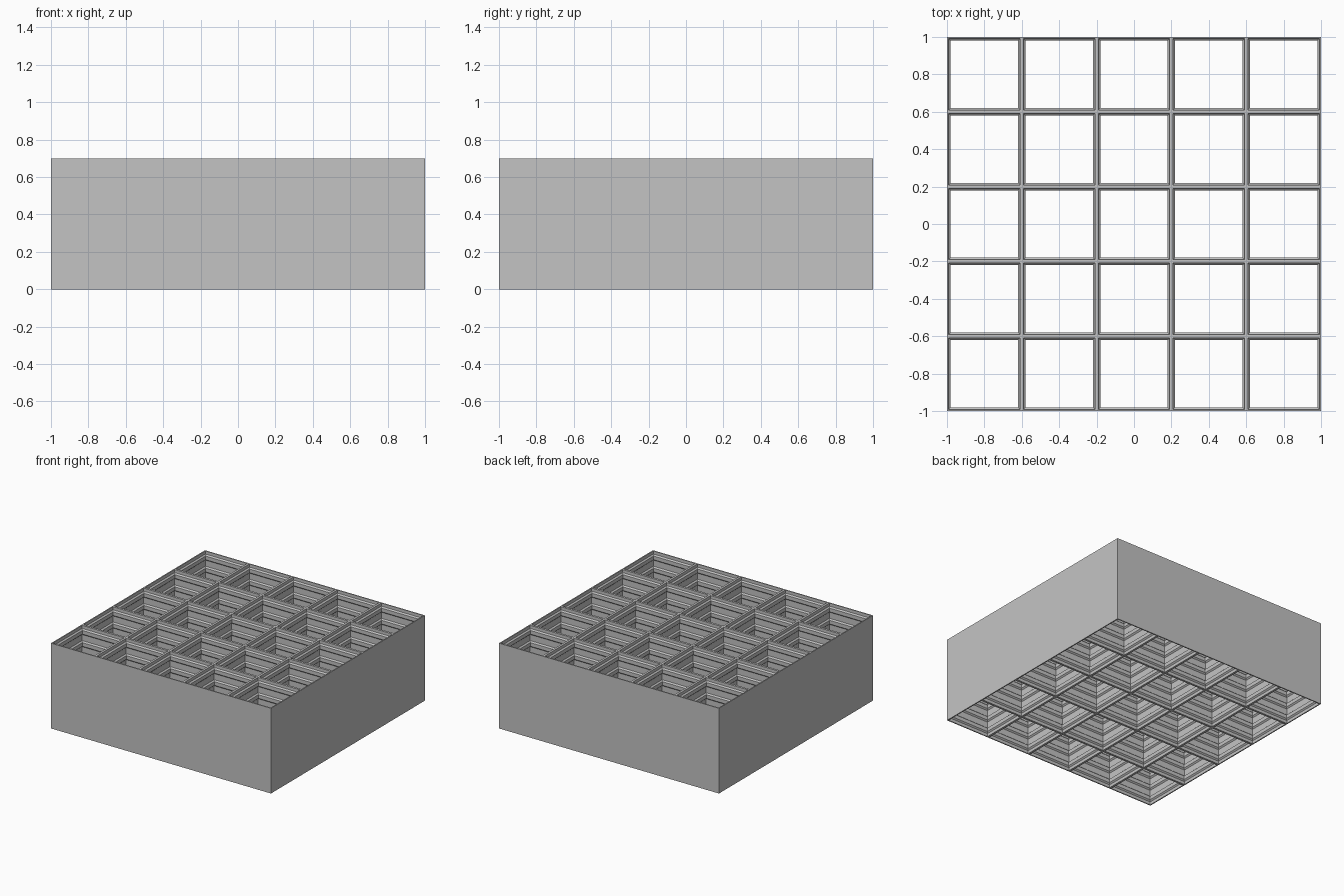
import bpy
import bmesh

if "Cube" in bpy.data.objects:
    bpy.data.objects.remove(bpy.data.objects["Cube"])

CELLS = 5          # cells per side
PITCH = 0.4        # cell spacing
HEIGHT = 0.7
GROOVE = 0.191     # half opening in the grooves
RIDGE = 0.18       # half opening at the ridges
RIDGES = 7

grey = bpy.data.materials.new("mid_grey")
grey.diffuse_color = (0.55, 0.55, 0.55, 1)
grey.use_nodes = True
grey.node_tree.nodes["Principled BSDF"].inputs["Base Color"].default_value = grey.diffuse_color

# Wall profile from bottom to top: (z, half opening)
step = HEIGHT / RIDGES
profile = [(0, GROOVE)]
for i in range(RIDGES):
    z = i * step
    profile += [(z + 0.025, GROOVE), (z + 0.035, RIDGE),
                (z + 0.065, RIDGE), (z + 0.075, GROOVE)]
profile.append((HEIGHT, GROOVE))

bm = bmesh.new()


def ring(cx, cy, half, z):
    """Square loop of four vertices around a cell centre."""
    return [bm.verts.new((cx + sx * half, cy + sy * half, z))
            for sx, sy in ((-1, -1), (1, -1), (1, 1), (-1, 1))]


def bridge(a, b, sides=range(4)):
    for k in sides:
        n = (k + 1) % 4
        bm.faces.new((a[k], a[n], b[n], b[k]))


last = CELLS - 1
for ix in range(CELLS):
    for iy in range(CELLS):
        cx, cy = ((i - last / 2) * PITCH for i in (ix, iy))
        # Ridged shaft through the cell
        rings = [ring(cx, cy, half, z) for z, half in profile]
        for low, high in zip(rings, rings[1:]):
            bridge(high, low)
        # Flat rims at the bottom and top
        bottom = ring(cx, cy, PITCH / 2, 0)
        top = ring(cx, cy, PITCH / 2, HEIGHT)
        bridge(rings[0], bottom)
        bridge(top, rings[-1])
        # Outer walls only along the border
        border = (iy == 0, ix == last, iy == last, ix == 0)
        bridge(bottom, top, [k for k in range(4) if border[k]])

bmesh.ops.remove_doubles(bm, verts=bm.verts, dist=0.0005)
bmesh.ops.recalc_face_normals(bm, faces=bm.faces)

mesh = bpy.data.meshes.new("cell_grid")
bm.to_mesh(mesh)
bm.free()
mesh.materials.append(grey)
grid = bpy.data.objects.new("cell_grid", mesh)
bpy.context.collection.objects.link(grid)
